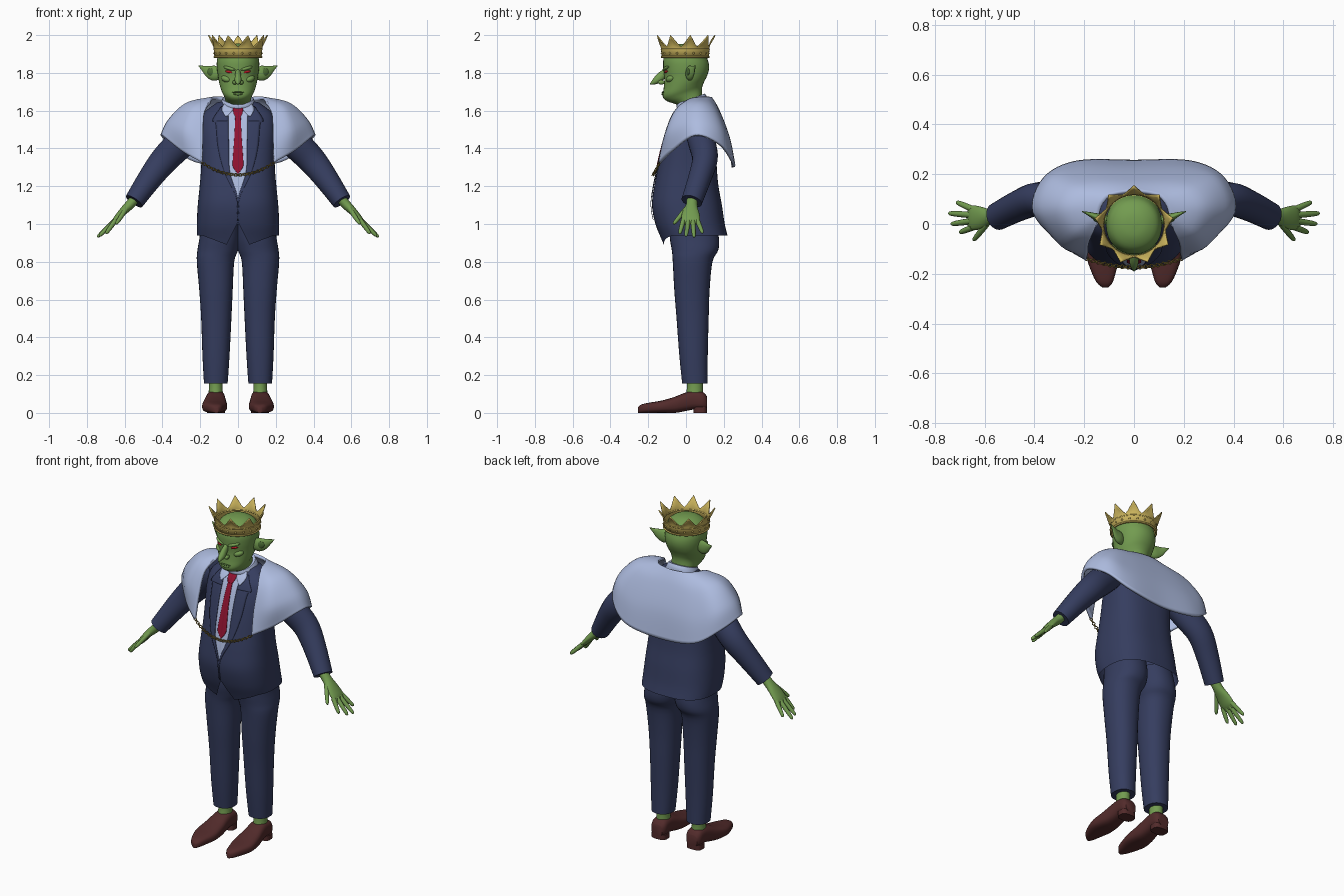
import bpy, bmesh, math
from mathutils import Vector, Matrix, Euler

cube = bpy.data.objects.get("Cube")
if cube:
    bpy.data.objects.remove(cube, do_unlink=True)


def material(name, r, g, b):
    m = bpy.data.materials.new(name)
    m.use_nodes = True
    m.diffuse_color = (r, g, b, 1)
    m.node_tree.nodes["Principled BSDF"].inputs["Base Color"].default_value = (r, g, b, 1)
    return m


SKIN = material("green skin", .17, .33, .08)
DARK_SKIN = material("dark green skin", .07, .15, .035)
SUIT = material("navy cloth", .036, .047, .115)
PALE = material("pale blue cloth", .42, .50, .74)
TIE = material("crimson silk", .28, .006, .03)
GOLD = material("gold", .60, .46, .11)
CHAIN = material("old gold", .32, .23, .05)
LEATHER = material("brown leather", .085, .024, .024)
RED = material("red eye", .50, .01, .02)


# ---------- helpers ----------
def finish(name, bm, mat, mirror=False, thick=0):
    bmesh.ops.recalc_face_normals(bm, faces=bm.faces)
    me = bpy.data.meshes.new(name)
    bm.to_mesh(me)
    bm.free()
    me.materials.append(mat)
    me.shade_smooth()
    me.set_sharp_from_angle(angle=math.radians(50))
    ob = bpy.data.objects.new(name, me)
    bpy.context.scene.collection.objects.link(ob)
    if thick:
        mod = ob.modifiers.new("thickness", 'SOLIDIFY')
        mod.thickness, mod.offset = thick, 0
    if mirror:
        ob.modifiers.new("mirror", 'MIRROR').use_axis[0] = True
    return ob


def spline(pts, k):
    """Pass a smooth curve through tuples of any length."""
    out, n = [], len(pts)
    for i in range(n - 1):
        q = pts[max(i - 1, 0)], pts[i], pts[i + 1], pts[min(i + 2, n - 1)]
        for j in range(k):
            t = j / k
            out.append(tuple(b + .5 * t * (c - a + t * (2 * a - 5 * b + 4 * c - d + t * (3 * (b - c) + d - a)))
                             for a, b, c, d in zip(*q)))
    return out + [tuple(pts[-1])]


def grid(name, rows, mat, wrap=True, caps=True, mirror=False, thick=0, loop=False):
    bm = bmesh.new()
    vs = [[bm.verts.new(p) for p in row] for row in rows]
    n = len(vs[0])
    for r in range(len(vs) if loop else len(vs) - 1):
        a, b = vs[r], vs[(r + 1) % len(vs)]
        for i in range(n if wrap else n - 1):
            j = (i + 1) % n
            bm.faces.new((a[i], a[j], b[j], b[i]))
    if wrap and caps and not loop:
        bm.faces.new(vs[0])
        bm.faces.new(vs[-1])
    return finish(name, bm, mat, mirror, thick)


def power(v, n):
    return math.copysign(abs(v) ** (2 / n), v)


def circle(count):
    return [(math.cos(math.tau * i / count), math.sin(math.tau * i / count)) for i in range(count)]


def stack(name, rows, mat, n=2.2, k=4, mirror=False):
    """Loft of rings given as x0, x1, y front, y back, z front, z back."""
    rings = []
    for x0, x1, yf, yb, zf, zb in spline(rows, k):
        rings.append([((x0 + x1 + (x1 - x0) * power(c, n)) / 2,
                       (yf + yb + (yb - yf) * power(s, n)) / 2,
                       (zf + zb + (zb - zf) * power(s, n)) / 2) for c, s in circle(32)])
    return grid(name, rings, mat, mirror=mirror)


def tube(name, path, mat, hint, k=4, count=20, mirror=True):
    """Loft along a path of x, y, z, radius across, radius along the hint axis."""
    path, rings = spline(path, k), []
    for i, p in enumerate(path):
        t = Vector(path[min(i + 1, len(path) - 1)][:3]) - Vector(path[max(i - 1, 0)][:3])
        side = t.cross(Vector(hint)).normalized()
        up = side.cross(t).normalized()
        rings.append([Vector(p[:3]) + side * p[3] * c + up * p[4] * s for c, s in circle(count)])
    return grid(name, rings, mat, mirror=mirror)


def blob(name, loc, scale, mat, rot=(0, 0, 0), mirror=True, seg=16):
    bm = bmesh.new()
    bmesh.ops.create_uvsphere(bm, u_segments=seg, v_segments=seg // 2, radius=1,
                              matrix=Matrix.LocRotScale(Vector(loc), Euler(rot), Vector(scale)))
    return finish(name, bm, mat, mirror)


def torus(name, loc, rot, big, small, mat, seg=12, sides=6):
    mx = Matrix.LocRotScale(Vector(loc), Euler(rot), None)
    rows = [[mx @ Vector(((big + small * a) * c, (big + small * a) * s, small * b))
             for a, b in circle(sides)] for c, s in circle(seg)]
    return grid(name, rows, mat, loop=True)


# ---------- trousers, ankles, shoes ----------
legs = [(-.01, .195, -.09, .16, 1.0), (-.01, .205, -.085, .175, .92), (0, .215, -.075, .17, .86),
        (.02, .218, -.07, .14, .8), (.028, .205, -.062, .125, .65), (.035, .195, -.05, .12, .5),
        (.045, .188, -.035, .115, .3), (.055, .18, -.02, .115, .155)]
stack("trouser_leg", [r + (r[4],) for r in legs], SUIT, mirror=True)
tube("ankle", [(.118, .05, .2, .036, .044), (.118, .047, .13, .036, .042), (.118, .045, .07, .042, .05)],
     SKIN, (0, 1, 0))
shoe = []
for y, x, w, z, h in spline([(-.255, .115, .012, 0, .03), (-.235, .118, .032, 0, .045), (-.19, .122, .05, 0, .055),
                             (-.13, .124, .066, 0, .065), (-.06, .122, .062, 0, .085), (-.01, .12, .055, .008, .105),
                             (.04, .118, .05, .018, .118), (.09, .117, .048, .018, .11),
                             (.112, .117, .035, .02, .085)], 4):
    shoe.append([(x + w * power(c, 2.8), y, (z + h + (h - z) * power(s, 2.8)) / 2) for c, s in circle(24)])
grid("shoe", shoe, LEATHER, mirror=True)
stack("shoe_heel", [(.07, .165, .04, .112, 0, 0), (.07, .165, .04, .112, .03, .03)], LEATHER, 3, 1, True)

# ---------- jacket ----------
N = 2.6
profile = spline([(.87, -.112, .235, .21), (.93, -.135, .222, .216), (1.0, -.162, .205, .218),
                  (1.1, -.18, .19, .213), (1.2, -.168, .172, .203), (1.3, -.148, .163, .195),
                  (1.4, -.125, .16, .195), (1.5, -.095, .155, .2), (1.58, -.06, .14, .185),
                  (1.63, -.02, .115, .13), (1.655, 0, .105, .085), (1.662, .03, .06, .02)], 8)


def section(z):
    for a, b in zip(profile, profile[1:]):
        if z <= b[0]:
            t = (z - a[0]) / (b[0] - a[0])
            return [p + (q - p) * t for p, q in zip(a[1:], b[1:])]
    return profile[-1][1:]


def hem(x, s):
    x = abs(x)
    if s > 0:
        return .94
    return 1.01 - 2 * x if x < .06 else .89 + .05 * min(1, (x - .06) / .13)


jacket = []
for r in range(41):
    row = []
    for c, s in circle(128):
        low = hem(.215 * power(c, N), s)
        z = low + (1.662 - low) * r / 40
        yf, yb, rx = section(z)
        row.append((rx * power(c, N), (yf + yb + (yb - yf) * power(s, N)) / 2, z))
    jacket.append(row)
grid("jacket", jacket, SUIT, caps=False)


def strip(name, rows, off, mat):
    """Thin plate lying on the chest; rows are z, inner x, outer x."""
    out = []
    for z, xa, xb in spline(rows, 6):
        yf, yb, rx = section(z)
        xs = [xa + (xb - xa) * i / 5 for i in range(6)]
        out.append([(x, (yf + yb) / 2 - (yb - yf) / 2 * max(0, 1 - abs(x / rx) ** N) ** (1 / N) - off, z)
                    for x in xs])
    grid(name, out, mat, wrap=False, mirror=True, thick=.003)


strip("shirt_front", [(1.63, 0, .06), (1.55, 0, .052), (1.4, 0, .05), (1.27, 0, .043), (1.14, 0, .001)], .003, PALE)
strip("lapel", [(1.62, .055, .09), (1.55, .05, .135), (1.53, .05, .118), (1.4, .048, .105),
                (1.27, .042, .07), (1.14, .001, .01), (1.02, .001, .005)], .006, SUIT)
strip("tie_blade", [(1.575, 0, .014), (1.45, 0, .02), (1.33, 0, .028), (1.3, 0, .025), (1.265, 0, .001)], .008, TIE)
strip("tie_knot", [(1.615, 0, .026), (1.59, 0, .024), (1.568, 0, .014)], .0095, TIE)
strip("collar_wing", [(1.635, .012, .075), (1.605, .026, .085), (1.57, .058, .066)], .0095, PALE)
stack("shirt_collar", [(-.095, .095, -.04, .115, 1.595, 1.655), (-.088, .088, -.05, .11, 1.62, 1.675),
                       (-.08, .08, -.047, .1, 1.638, 1.69)], PALE)

# ---------- arms and hands ----------
tube("sleeve", [(.17, .06, 1.55, .07, .07), (.22, .065, 1.51, .08, .075), (.3, .085, 1.43, .08, .073),
                (.385, .1, 1.345, .075, .068), (.46, .075, 1.25, .065, .062), (.55, .03, 1.12, .052, .056)],
     SUIT, (0, 1, 0))
tube("palm", [(.53, .035, 1.15, .026, .03), (.575, .03, 1.1, .025, .03), (.615, .025, 1.06, .02, .045),
              (.65, .025, 1.02, .015, .05), (.666, .025, 1.0, .005, .042)], SKIN, (0, 1, 0))
fingers = {"index_finger": ((.648, -.014, 1.02), (.7, -.034, .948)), "middle_finger": ((.65, .012, 1.02), (.735, 0, .935)),
           "ring_finger": ((.65, .036, 1.02), (.745, .043, .93)), "little_finger": ((.648, .06, 1.02), (.713, .088, .952)),
           "thumb": ((.592, .0, 1.08), (.645, -.066, 1.0))}
for name, (a, b) in fingers.items():
    a, b = Vector(a), Vector(b)
    tube(name, [(*a.lerp(b, t), r, r) for t, r in ((0, .013), (.5, .012), (.9, .009), (1, .003))],
         SKIN, (0, 1, 0), count=12)

# ---------- shoulder cape: stations from front edge to back, neck to hem ----------
half = [[(.15, -.005, 1.645), (.18, -.065, 1.58), (.185, -.11, 1.46), (.19, -.14, 1.325)],
        [(.14, .03, 1.66), (.24, -.03, 1.615), (.285, -.08, 1.5), (.29, -.075, 1.385)],
        [(.135, .06, 1.665), (.27, .06, 1.635), (.36, .05, 1.55), (.4, .05, 1.47)],
        [(.12, .09, 1.668), (.24, .13, 1.625), (.33, .17, 1.52), (.36, .18, 1.42)],
        [(.09, .115, 1.668), (.16, .165, 1.6), (.21, .22, 1.46), (.23, .247, 1.33)],
        [(0, .13, 1.668), (0, .17, 1.6), (0, .222, 1.46), (0, .25, 1.3)]]
stations = half + [[(-x, y, z) for x, y, z in s] for s in half[-2::-1]]
columns = [spline(s, 6) for s in stations]
grid("shoulder_cape", [spline(row, 6) for row in zip(*columns)], PALE, wrap=False, thick=.016)

# ---------- chain across the belly ----------
LINKS = 32
for i in range(LINKS + 1):
    t = 2 * i / LINKS - 1
    torus("chain_link", (.19 * t, -.174 + .035 * t * t, 1.26 + .065 * t * t),
          (math.pi / 2 * (i % 2) + .4, -.6 * t, 0), .0075, .0026, CHAIN)

# ---------- head ----------
skull = [(.075, -.02, .095, 1.56, 1.6), (.069, -.04, .085, 1.625, 1.68), (.076, -.1, .085, 1.65, 1.72),
         (.089, -.123, .095, 1.675, 1.75), (.1, -.118, .11, 1.72, 1.78), (.107, -.115, .12, 1.77, 1.81),
         (.112, -.12, .122, 1.82, 1.84), (.111, -.12, .115, 1.87, 1.87), (.096, -.1, .095, 1.92, 1.92),
         (.052, -.055, .05, 1.948, 1.948), (.004, -.005, .005, 1.955, 1.955)]
stack("head", [(-r[0],) + r for r in skull], SKIN, 2.1)
tube("nose", [(0, -.1, 1.815, .014, .012), (0, -.13, 1.785, .022, .016), (0, -.155, 1.762, .02, .018),
              (0, -.178, 1.747, .01, .01), (0, -.19, 1.741, .002, .002)], SKIN, (1, 0, 0), mirror=False)
blob("nostril", (.017, -.13, 1.75), (.012, .018, .012), SKIN)
blob("eye", (.046, -.101, 1.806), (.023, .013, .008), RED, (0, -.2, .35))
blob("brow", (.045, -.104, 1.824), (.036, .016, .01), SKIN, (0, -.25, .4))
blob("cheek", (.062, -.083, 1.768), (.03, .022, .018), SKIN, (0, -.3, .6))
blob("mouth", (0, -.12, 1.697), (.032, .01, .004), DARK_SKIN, mirror=False)
blob("lower_lip", (0, -.119, 1.688), (.025, .012, .007), SKIN, mirror=False)
tube("ear", [(.092, .012, 1.795, .016, .028), (.125, .02, 1.798, .02, .04), (.155, .03, 1.808, .014, .032),
             (.185, .042, 1.825, .007, .014), (.208, .05, 1.838, .002, .002)], SKIN, (0, 0, 1))
blob("ear_hollow", (.142, .011, 1.803), (.024, .007, .02), DARK_SKIN, (0, -.4, .3))

# ---------- crown with nine flared points ----------
POINTS, STEP = 9, 8
crown = []
for level in range(7):
    row = []
    for i in range(POINTS * STEP):
        a = math.pi / 2 + math.tau * i / (POINTS * STEP)
        peak = abs(2 * (i % STEP) / STEP - 1) ** 1.4
        f = max(0, level - 1) / 5
        z = 1.88 if level == 0 else 1.925 + f * (.014 + .06 * peak)
        r = .122 if level == 0 else .125 + f * f * (.003 + .03 * peak)
        row.append((r * math.cos(a), r * math.sin(a) - .004, z))
    crown.append(row)
grid("crown", crown, GOLD, caps=False, thick=.006)
for z in (1.884, 1.925):
    torus("crown_rim", (0, -.004, z), (0, 0, 0), .125, .005, GOLD, 48, 8)
for c, s in circle(18):
    blob("crown_stud", (.126 * c, .126 * s - .004, 1.904), (.006, .006, .006), GOLD, mirror=False, seg=8)
